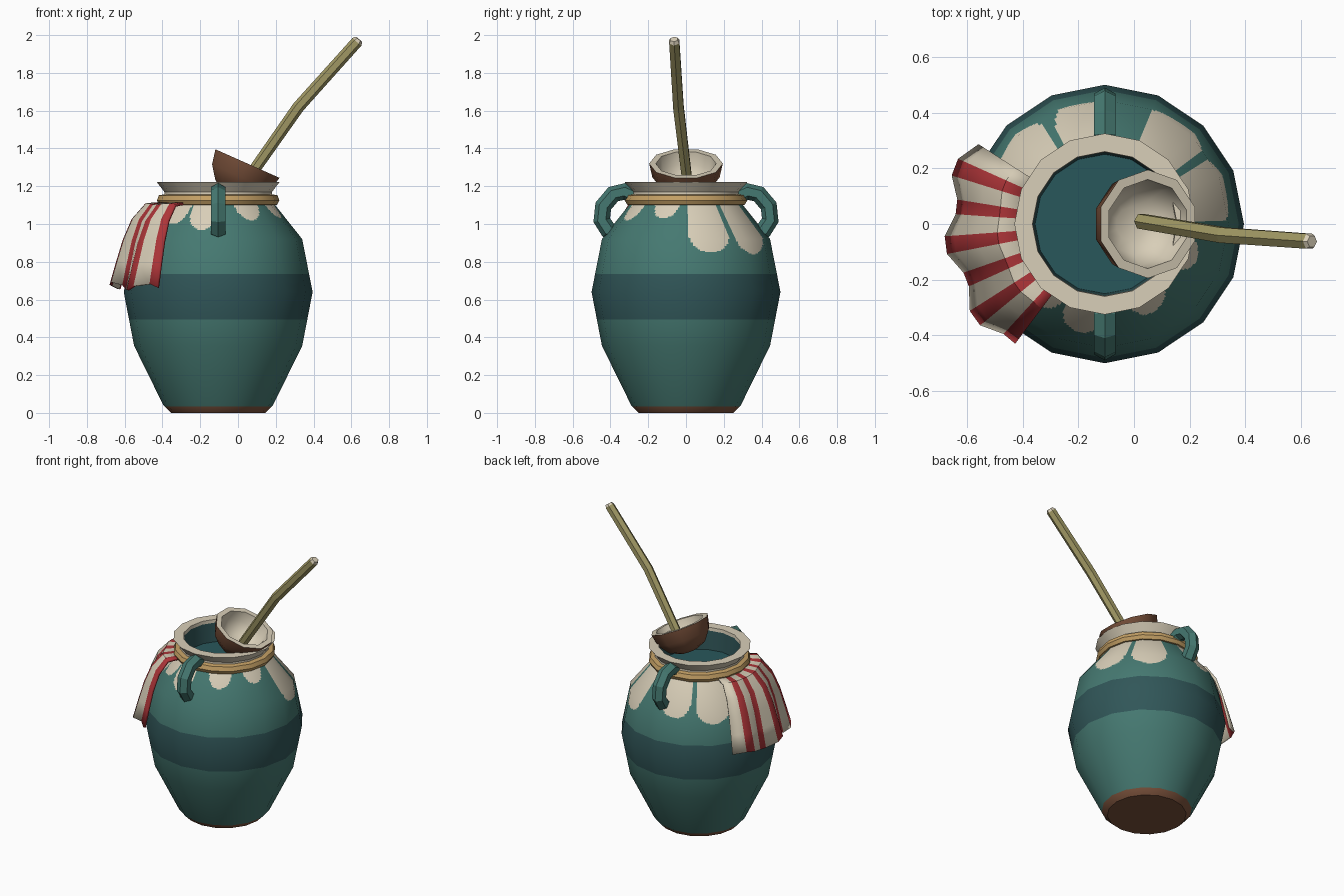
import bpy
from math import sin, cos, pi, radians, degrees, sqrt
from mathutils import Vector, Matrix

if "Cube" in bpy.data.objects:
    bpy.data.objects.remove(bpy.data.objects["Cube"])

POT_X = -0.105


def material(name, *rgb):
    m = bpy.data.materials.new(name)
    m.use_nodes = True
    m.diffuse_color = (*rgb, 1)
    m.node_tree.nodes["Principled BSDF"].inputs["Base Color"].default_value = (*rgb, 1)
    return m


teal = material("teal_glaze", 0.06, 0.19, 0.165)
band = material("dark_teal_band", 0.03, 0.093, 0.098)
cream = material("cream", 0.69, 0.62, 0.48)
brown = material("brown_clay", 0.2, 0.085, 0.045)
gold = material("straw_gold", 0.55, 0.35, 0.13)
red = material("red_stripe", 0.42, 0.035, 0.04)
olive = material("olive_bamboo", 0.36, 0.32, 0.13)
water = material("water", 0.022, 0.095, 0.105)


def build(name, verts, faces, mats, pick=None, smooth=None):
    me = bpy.data.meshes.new(name)
    me.from_pydata(verts, [], faces)
    for m in mats:
        me.materials.append(m)
    if pick:
        for p in me.polygons:
            p.material_index = pick(p)
    me.update()
    ob = bpy.data.objects.new(name, me)
    bpy.context.collection.objects.link(ob)
    if smooth:
        bpy.ops.object.select_all(action="DESELECT")
        ob.select_set(True)
        bpy.context.view_layer.objects.active = ob
        bpy.ops.object.shade_smooth_by_angle(angle=radians(smooth))
    return ob


def grid_faces(rows, cols, wrap=True):
    return [(r * cols + c, r * cols + (c + 1) % cols,
             (r + 1) * cols + (c + 1) % cols, (r + 1) * cols + c)
            for r in range(rows - 1) for c in range(cols if wrap else cols - 1)]


def lathe(name, profile, sides, mats, pick=None, smooth=35, turn=0.0, caps=(False, False)):
    verts = [(r * cos(turn + 2 * pi * k / sides), r * sin(turn + 2 * pi * k / sides), z)
             for r, z in profile for k in range(sides)]
    faces = grid_faces(len(profile), sides)
    if caps[0]:
        faces.append(tuple(reversed(range(sides))))
    if caps[1]:
        faces.append(tuple(range(len(verts) - sides, len(verts))))
    return build(name, verts, faces, mats, pick, smooth)


def tube(name, path, radii, sides, mats, pick=None, side=Vector((0, 1, 0)), smooth=None):
    path = [Vector(p) for p in path]
    verts = []
    for i, p in enumerate(path):
        d = (path[min(i + 1, len(path) - 1)] - path[max(i - 1, 0)]).normalized()
        u = (side - d * side.dot(d)).normalized()
        w = d.cross(u)
        for k in range(sides):
            a = 2 * pi * (k + 0.5) / sides
            verts.append(p + radii[i] * (u * cos(a) + w * sin(a)))
    faces = grid_faces(len(path), sides)
    faces += [tuple(reversed(range(sides))), tuple(range(len(verts) - sides, len(verts)))]
    return build(name, verts, faces, mats, pick, smooth)


# Jar body: sixteen sided, cut finely on the shoulder so the glaze drips have round ends
outline = [(0.25, 0), (0.29, 0.04), (0.445, 0.355), (0.5, 0.64), (0.445, 0.92), (0.29, 1.115)]
SIDES, CUTS = 16, 14


def at_height(z, points):
    for a, b in zip(points, points[1:]):
        if z <= b[1] + 1e-6:
            t = (z - a[1]) / (b[1] - a[1])
            return a[0] + (b[0] - a[0]) * t
    return points[-1][0]


# Outward slope at each outline corner, used for soft shading over the flat sides
slopes = []
for i, (r, z) in enumerate(outline):
    r0, z0 = outline[max(i - 1, 0)]
    r1, z1 = outline[min(i + 1, len(outline) - 1)]
    slopes.append((-(r1 - r0) / (z1 - z0), z))

# Each drip: direction in degrees, half width in degrees, lowest height
drips = [(-60, 14, 1.02), (-20, 14, 1.03), (17, 15, 0.85), (52, 15, 0.84), (103, 14, 0.9),
         (137, 15, 0.87), (172, 15, 0.9), (205, 14, 0.95), (230, 12, 1.0), (257, 13, 0.97)]


def glaze(p):
    x, y, z = p.center
    if z < 0.035 or len(p.vertices) > 4:
        return 3
    if 0.495 < z < 0.735:
        return 1
    ang = degrees(Vector((1, 0)).angle_signed(Vector((x, y)))) * -1
    for a, half, low in drips:
        d = ((ang - a + 180) % 360 - 180) / half
        if abs(d) < 1 and z > low + 0.1 * (1 - sqrt(1 - d * d)):
            return 2
    return 0


heights = [0, 0.035, 0.04, 0.2, 0.355, 0.495, 0.64, 0.735]
heights += [0.82 + 0.1 * i / 16 for i in range(17)]
heights += [0.92 + 0.195 * i / 28 for i in range(1, 29)]
verts, normals = [], []
for z in heights:
    r, s = at_height(z, outline), at_height(z, slopes)
    for k in range(SIDES):
        a, b = (Vector((cos(t), sin(t), 0)) for t in (2 * pi * k / SIDES, 2 * pi * (k + 1) / SIDES))
        for c in range(CUTS):
            d = a.lerp(b, c / CUTS)
            verts.append(Vector((d.x * r, d.y * r, z)))
            normals.append((d.normalized() + Vector((0, 0, s))).normalized())
ring = SIDES * CUTS
body_faces = grid_faces(len(heights), ring)
jar = build("jar_body", verts, body_faces, [teal, band, cream, brown], glaze)
for p in jar.data.polygons:
    p.use_smooth = True
jar.data.normals_split_custom_set_from_vertices(normals)
jar.location.x = POT_X

# Foot, neck with flared rim, cord, inner wall and water
foot = lathe("jar_foot", [(0.25, 0), (0.25, 0.01)], SIDES, [brown], caps=(True, False))
neck = lathe("jar_neck", [(0.285, 1.1), (0.285, 1.17), (0.325, 1.222), (0.26, 1.222), (0.258, 1.2)],
             SIDES, [cream])
inside = lathe("jar_inner_wall", [(0.258, 1.2), (0.25, 1.06)], SIDES, [band])
pool = lathe("water_surface", [(0.252, 1.07), (0.2, 1.07)], SIDES, [water], caps=(False, True))
cord = lathe("neck_cord", [(0.28, 1.1), (0.312, 1.102), (0.324, 1.125), (0.314, 1.152), (0.28, 1.158)],
             SIDES, [gold])
for ob in (foot, neck, inside, pool, cord):
    ob.location.x = POT_X

# Pair of lug handles
for s, label in ((-1, "front"), (1, "back")):
    arc = [(0.28, 1.15), (0.325, 1.172), (0.385, 1.158), (0.438, 1.095), (0.446, 1.02), (0.41, 0.965), (0.38, 0.955)]
    tube(label + "_handle", [(POT_X, s * y, z) for y, z in arc], [0.045] * len(arc), 6, [teal],
         side=Vector((1, 0, 0)))

# Striped cloth, pleated and hung over the shoulder
drape = [(0.29, 1.11), (0.38, 1.1), (0.445, 1.02), (0.488, 0.91), (0.52, 0.79), (0.55, 0.67)]
angles = [148.0]
for i in range(12):
    angles.append(angles[-1] + (6.0 if i % 2 else 8.2))
cloth_verts = []
for i, (r, z) in enumerate(drape):
    t = i / (len(drape) - 1)
    for k, a in enumerate(angles):
        rr = r + t * 0.02 * (1 if k % 4 in (1, 2) else -1)
        zz = z + t * (0.02 * sin(k * 1.3) - 0.02 * (k / 12 - 0.5))
        cloth_verts.append((POT_X + rr * cos(radians(a)), rr * sin(radians(a)), zz))
cols = len(angles)
cloth = build("striped_cloth", cloth_verts, grid_faces(len(drape), cols, False), [cream, red],
              lambda p: (min(p.vertices) % cols) % 2, 35)
thick = cloth.modifiers.new("thickness", "SOLIDIFY")
thick.thickness = 0.015
thick.offset = 0

# Tilted ladle bowl: brown outside, cream inside
bowl_profile = [(0.06, -0.18), (0.125, -0.15), (0.178, -0.08), (0.195, 0),
                (0.16, 0), (0.15, -0.07), (0.11, -0.125), (0.06, -0.15)]
bowl = lathe("ladle_bowl", bowl_profile, 10, [brown, cream],
             lambda p: 0 if p.index < 30 or p.index == 70 else 1, 40, pi / 10, (True, True))
bowl.matrix_world = Matrix.Translation((0.05, 0, 1.32)) @ Matrix.Rotation(radians(24), 4, "Y")

# Bent bamboo handle with a pale cut end
tube("ladle_handle",
     [(0.025, 0.01, 1.2), (0.32, -0.04, 1.62), (0.63, -0.062, 1.965), (0.64, -0.063, 1.978)],
     [0.03, 0.032, 0.031, 0.022], 6, [olive, cream], lambda p: 1 if p.index >= 12 and p.index != 18 else 0)
